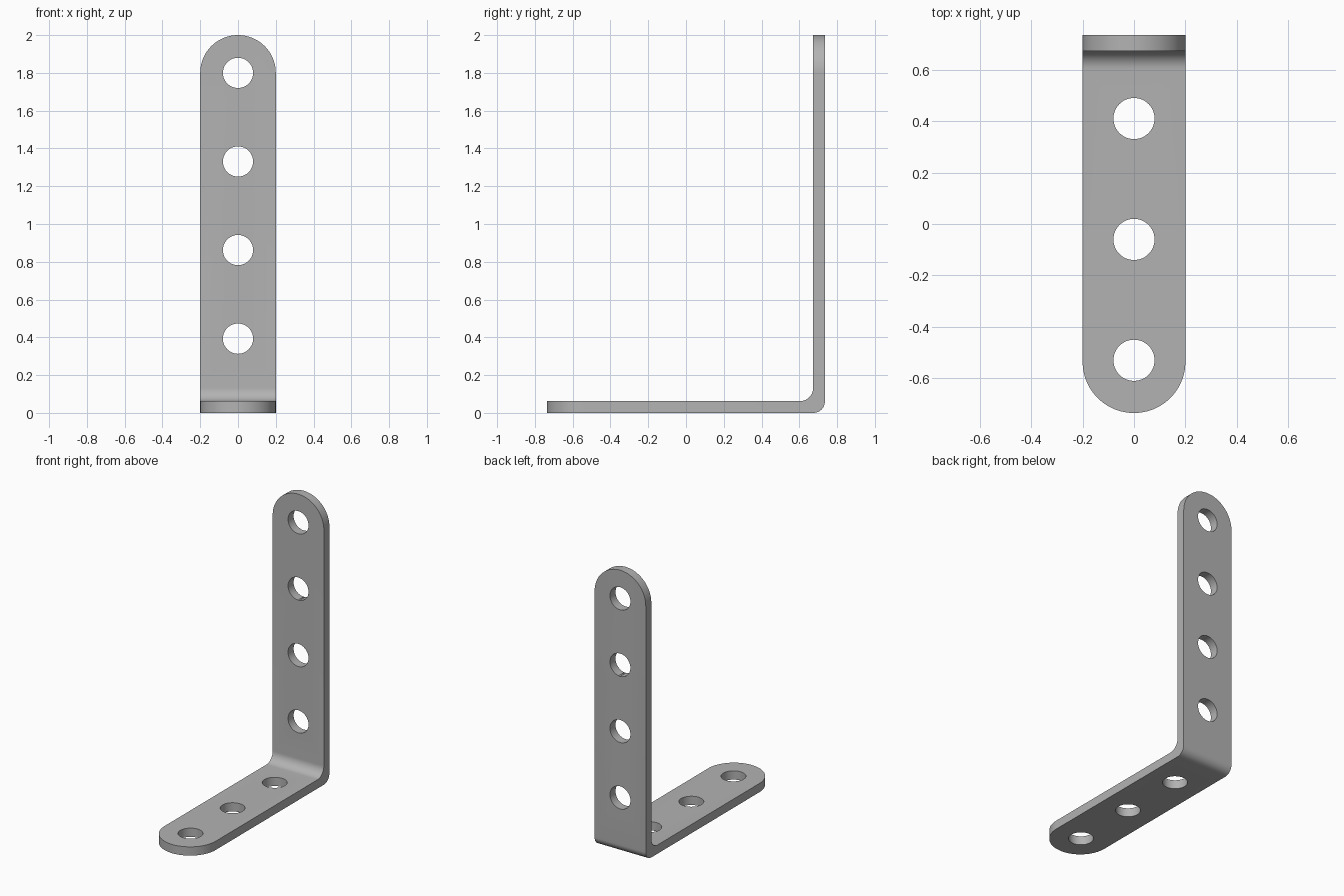
import bpy
import bmesh
from math import pi, sin, cos
from mathutils import Vector

if "Cube" in bpy.data.objects:
    bpy.data.objects.remove(bpy.data.objects["Cube"], do_unlink=True)

HALF_W, HALF_D, HEIGHT, THICK = 0.2, 0.735, 2.0, 0.062
OUTER_R, INNER_R, HOLE_R = 0.06, 0.07, 0.08
WALL_HOLES = [0.393, 0.862, 1.331, 1.8]
FOOT_HOLES = [0.41, -0.06, -0.53]

steel = bpy.data.materials.new("grey_steel")
steel.use_nodes = True
colour = (0.45, 0.45, 0.45, 1)
steel.diffuse_color = colour
steel.node_tree.nodes["Principled BSDF"].inputs["Base Color"].default_value = colour


def arc(u, v, radius, start, end, steps):
    angles = [start + (end - start) * i / steps for i in range(steps + 1)]
    return [(u + radius * cos(a), v + radius * sin(a)) for a in angles]


def prism(name, outline, place, direction):
    """Extrude a flat outline; place maps its (u, v) points into space."""
    bm = bmesh.new()
    face = bm.faces.new([bm.verts.new(place(u, v)) for u, v in outline])
    new = bmesh.ops.extrude_face_region(bm, geom=[face])["geom"]
    moved = [g for g in new if isinstance(g, bmesh.types.BMVert)]
    bmesh.ops.translate(bm, verts=moved, vec=Vector(direction))
    bmesh.ops.recalc_face_normals(bm, faces=bm.faces)
    mesh = bpy.data.meshes.new(name)
    bm.to_mesh(mesh)
    bm.free()
    mesh.materials.append(steel)
    obj = bpy.data.objects.new(name, mesh)
    bpy.context.collection.objects.link(obj)
    return obj


def cut(target, cutter, operation):
    cutter.hide_render = True
    mod = target.modifiers.new("cut", "BOOLEAN")
    mod.object, mod.operation, mod.solver = cutter, operation, "EXACT"
    bpy.ops.object.modifier_apply(modifier=mod.name)
    bpy.data.objects.remove(cutter, do_unlink=True)


def through_wall(u, v):
    return (u, -2, v)


def through_foot(u, v):
    return (u, -v, -1)


# Bent strip: L-shaped side profile with a rounded bend
inner_y = HALF_D - THICK
profile = [(-HALF_D, THICK), (-HALF_D, 0)]
profile += arc(HALF_D - OUTER_R, OUTER_R, OUTER_R, -pi / 2, 0, 12)
profile += [(HALF_D, HEIGHT), (inner_y, HEIGHT)]
profile += arc(inner_y - INNER_R, THICK + INNER_R, INNER_R, 0, -pi / 2, 12)
bracket = prism("corner_bracket", profile,
                lambda u, v: (-HALF_W, u, v), (2 * HALF_W, 0, 0))
bpy.context.view_layer.objects.active = bracket
bracket.select_set(True)

# Rounded ends of both legs
for place, tip, depth in ((through_wall, HEIGHT, (0, 4, 0)),
                          (through_foot, HALF_D, (0, 0, 4))):
    base = -1.5
    tongue = [(-0.3, base), (0.3, base), (0.3, tip - HALF_W), (HALF_W, tip - HALF_W)]
    tongue += arc(0, tip - HALF_W, HALF_W, 0, pi, 48)[1:-1]
    tongue += [(-HALF_W, tip - HALF_W), (-0.3, tip - HALF_W)]
    cut(bracket, prism("end_cutter", tongue, place, depth), "INTERSECT")

# Screw holes; wall cutters start inside the leg span to miss the foot
for z in WALL_HOLES:
    circle = arc(0, z, HOLE_R, 0, 2 * pi, 48)[:-1]
    cut(bracket, prism("hole_cutter", circle, through_wall, (0, 4, 0)), "DIFFERENCE")
for y in FOOT_HOLES:
    circle = arc(0, -y, HOLE_R, 0, 2 * pi, 48)[:-1]
    cut(bracket, prism("hole_cutter", circle, through_foot, (0, 0, 1.5)), "DIFFERENCE")

bpy.ops.object.shade_smooth_by_angle(angle=pi / 6)
